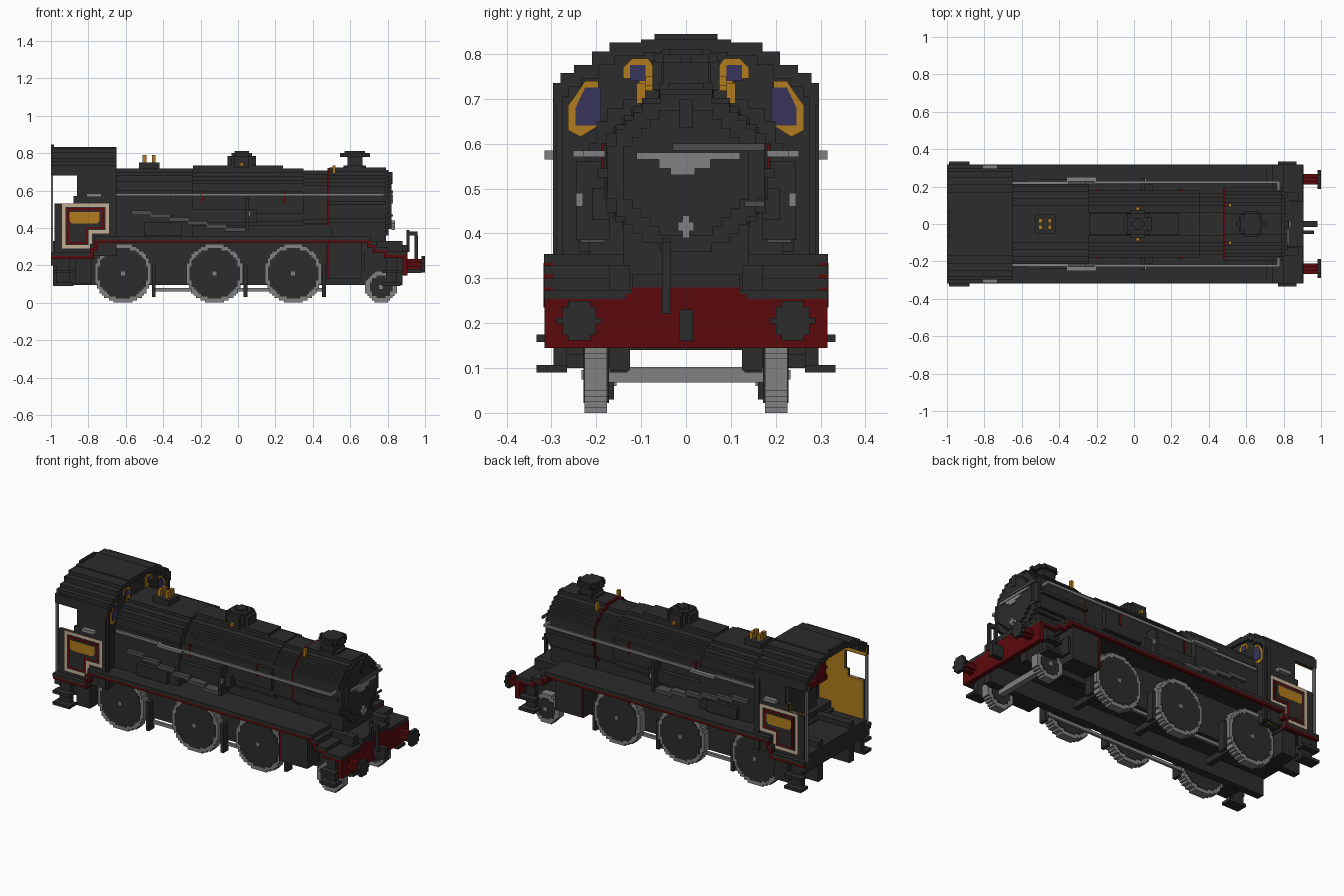
import bpy, bmesh, math

cube = bpy.data.objects.get("Cube")
if cube:
    bpy.data.objects.remove(cube, do_unlink=True)

def material(name, *rgb):
    m = bpy.data.materials.new(name)
    m.use_nodes = True
    m.diffuse_color = (*rgb, 1)
    node = next(n for n in m.node_tree.nodes if n.type == 'BSDF_PRINCIPLED')
    node.inputs["Base Color"].default_value = (*rgb, 1)
    return m

black = material("soot black", .025, .025, .025)
red = material("deep red", .105, .003, .004)
steel = material("steel grey", .22, .22, .22)
iron = material("iron grey", .075, .075, .075)
gold = material("brass gold", .44, .2, .013)
cream = material("cream", .55, .43, .29)
glass = material("violet glass", .04, .034, .1)

def prism(name, mat, axis, outline, span, mirror=False):
    """Extrude a flat outline along an axis, optionally copied to the other side."""
    place = {'x': lambda a, b, t: (t, a, b),
             'y': lambda a, b, t: (a, t, b),
             'z': lambda a, b, t: (a, b, t)}[axis]
    bm = bmesh.new()
    for side in (1, -1) if mirror else (1,):
        rings = []
        for t in span:
            pts = [place(a, b, t) for a, b in outline]
            rings.append([bm.verts.new((x, y * side, z)) for x, y, z in pts])
        low, high = rings
        bm.faces.new(low)
        bm.faces.new(high)
        for i in range(len(low)):
            j = (i + 1) % len(low)
            bm.faces.new((low[i], low[j], high[j], high[i]))
    bmesh.ops.recalc_face_normals(bm, faces=bm.faces)
    mesh = bpy.data.meshes.new(name)
    bm.to_mesh(mesh)
    bm.free()
    mesh.materials.append(mat)
    bpy.context.collection.objects.link(bpy.data.objects.new(name, mesh))

def box(name, mat, x, y, z, mirror=False):
    corners = [(x[0], z[0]), (x[1], z[0]), (x[1], z[1]), (x[0], z[1])]
    prism(name, mat, 'y', corners, y, mirror)

def blocky_circle(ca, cb, radius, step):
    """Circle outline made of square steps."""
    rows = round(2 * radius / step)
    h = 2 * radius / rows
    half = []
    for i in range(rows):
        low = -radius + i * h
        w = math.sqrt(radius ** 2 - (low + h / 2) ** 2)
        w = max(round(w / h), 1) * h
        half += [(w, low), (w, low + h)]
    return [(ca + a, cb + b) for a, b in half + flip(half)]

def stair(base, levels):
    """Right half of a stepped arch, from (top, half width) levels."""
    pts, z = [], base
    for top, w in levels:
        pts += [(w, z), (w, top)]
        z = top
    return pts

def flip(pts):
    return [(-a, b) for a, b in reversed(pts)]

# Boiler barrel, smokebox and firebox
barrel = [("boiler_rear", -.26, .35, .183), ("boiler_front", .35, .48, .172),
          ("smokebox", .489, .79, .187), ("smokebox_rim", .79, .805, .175),
          ("smokebox_door", .8, .82, .14)]
for name, x0, x1, r in barrel:
    prism(name, black, 'x', blocky_circle(0, .535, r, .02), (x0, x1))
prism("boiler_band", red, 'x', blocky_circle(0, .535, .186, .02), (.479, .49))
arch = stair(.33, [(.6, .215), (.65, .2), (.68, .175), (.7, .14), (.718, .1)])
prism("firebox", black, 'x', arch + flip(arch), (-.68, -.24))
box("boiler_top_cladding", black, (-.24, .24), (-.06, .06), (.69, .735))
box("boiler_cradle", black, (-.25, .5), (-.13, .13), (.33, .42))
box("smokebox_saddle", black, (.5, .79), (-.14, .14), (.3, .42))

# Smokebox front fittings
box("door_rail", steel, (.82, .83), (-.11, .12), (.565, .58))
box("door_plate", steel, (.82, .828), (-.06, .055), (.545, .565))
box("door_plate_foot", steel, (.82, .828), (-.035, .02), (.53, .545))
box("door_strap", iron, (.82, .83), (-.03, .175), (.585, .6))
box("lower_strap", iron, (.82, .828), (.13, .175), (.46, .472))
box("door_handle", steel, (.82, .84), (-.008, .008), (.39, .44))
box("door_handle_bar", steel, (.82, .84), (-.018, .018), (.405, .425))
box("lamp_iron", black, (.8, .825), (-.016, .016), (.635, .7))

# Chimney, dome and valves
stack = [("chimney_base", .625, .06, .71, .735), ("chimney", .625, .05, .73, .785),
         ("chimney_rim", .625, .07, .78, .8), ("chimney_lip", .625, .055, .8, .81),
         ("dome", .02, .075, .72, .785), ("dome_cap", .02, .055, .785, .8),
         ("dome_top", .02, .03, .8, .81)]
for name, x, r, z0, z1 in stack:
    prism(name, black, 'z', blocky_circle(x, 0, r, .02), (z0, z1))
box("valve_base", black, (-.53, -.42), (-.05, .05), (.71, .75))
for x in (-.5, -.45):
    box("safety_valve", gold, (x - .01, x + .01), (.005, .03), (.75, .79), True)
box("dome_valve", gold, (.01, .03), (.07, .09), (.73, .75), True)
box("whistle", gold, (.505, .522), (.09, .11), (.69, .735), True)

# Handrails and side pipework
rail = (.57, .585)
box("rear_handrail", steel, (-.65, -.35), (.215, .227), rail, True)
box("offset_handrail", steel, (-.36, -.2), (.227, .252), rail, True)
box("front_handrail", steel, (-.21, .77), (.217, .229), rail, True)
box("handrail_end", steel, (.765, .78), (.18, .229), rail, True)
for i in range(6):
    x, z = -.57 + i * .1, .47 - i * .018
    box("side_pipe", iron, (x, x + .11), (.18, .235), (z, z + .022), True)
box("pipe_bracket", black, (.04, .06), (.17, .245), (.385, .56), True)
box("pipe_joint", steel, (.06, .068), (.23, .245), (.46, .49), True)
box("ejector_pipe", black, (-.24, .1), (.17, .21), (.43, .5), True)
for x in (-.19, .25):
    box("red_tap", red, (x - .006, x + .006), (.17, .188), (.53, .6), True)
box("reverser_box", black, (-.5, -.3), (.2, .24), (.36, .43), True)

# Running boards with red valance
steps = [(-1, -.77, .235), (-.79, -.75, .28), (-.77, .71, .32), (.69, .74, .295),
         (.72, .8, .265), (.78, .904, .24)]
for x0, x1, z in steps:
    box("running_board", black, (x0, x1), (-.317, .317), (z + .014, z + .034))
    box("valance", red, (x0, min(x1, .88)), (.295, .316), (z, z + .014), True)
for (x0, x1, z), (x2, x3, top) in zip(steps, steps[1:]):
    x, low, high = max(x0, x2), min(z, top), max(z, top) + .014
    box("valance_riser", red, (x, x + .018), (.3, .3175), (low, high), True)
    box("board_riser", black, (x, x + .018), (-.3, .3), (low, high))

# Front beam, buffers, coupling and pipe
beam = stair(.145, [(.254, .315), (.265, .135), (.28, .12)])
prism("buffer_beam", red, 'x', beam + flip(beam), (.88, .906))
box("front_hump", black, (.78, .88), (-.12, .12), (.25, .31))
box("hump_cover", black, (.86, .907), (-.12, .12), (.28, .31))
prism("buffer_shank", red, 'x', blocky_circle(.238, .205, .028, .014), (.9, .98), True)
prism("buffer_head", black, 'x', blocky_circle(.238, .205, .044, .0125), (.98, 1), True)
box("coupling_hook", black, (.9, .98), (-.016, .016), (.16, .23))
for x, z in (((.9, .917), (.27, .39)), ((.945, .962), (.22, .36)), ((.9, .96), (.36, .38))):
    box("brake_pipe", black, x, (-.053, -.035), z)

# Frames, cylinders, axles and wheels
box("frame_plate", black, (-.99, .88), (.125, .17), (.095, .33), True)
box("frame_floor", black, (-.98, .88), (-.13, .13), (.2, .25))
box("cylinder", black, (.474, .66), (.17, .29), (.13, .33), True)
box("cylinder_band", red, (.476, .488), (.28, .294), (.132, .335), True)
box("cylinder_cover", black, (.66, .675), (.2, .27), (.17, .27), True)

def wheel_pair(x, r, disc, axle_colour):
    prism("tyre", steel, 'y', blocky_circle(x, r, r, .0125), (.176, .226), True)
    prism("wheel_disc", black, 'y', blocky_circle(x, r, disc, .0125), (.172, .229), True)
    box("wheel_hub", steel, (x - .011, x + .011), (.22, .233), (r - .011, r + .011), True)
    box("axle", axle_colour, (x - .017, x + .017), (-.18, .18), (r - .017, r + .017))

for x in (-.615, -.125, .295):
    wheel_pair(x, .157, .135, black)
    hanger = x + .165
    box("brake_hanger", black, (hanger - .01, hanger + .01), (.16, .21), (.03, .2), True)
wheel_pair(.765, .085, .06, steel)
box("brake_rod", steel, (-.46, .46), (.155, .17), (.06, .078), True)
box("guard_iron", black, (.83, .86), (.13, .17), (.09, .2), True)

# Footsteps
for x0, x1 in ((-.99, -.88), (.77, .87)):
    box("step_hanger", black, (x0 + .02, x1 - .02), (.265, .295), (.09, .26), True)
    for z, y in ((.09, .265), (.158, .28)):
        box("step_tread", black, (x0, x1), (y, .333), (z, z + .017), True)
box("rear_beam", black, (-1, -.96), (-.3, .3), (.2, .25))
box("rear_box", black, (-.87, -.78), (.17, .28), (.1, .24), True)

# Cab shell
cab_levels = [(.735, .296), (.757, .28), (.775, .25), (.805, .21), (.825, .17), (.832, .1)]
front = stair(.25, cab_levels)
prism("cab_front_wall", black, 'x', front + flip(front), (-.69, -.665))
roof = stair(.68, cab_levels)
inner = [(a * .93, b - .03) for a, b in roof[1:]]
shell = roof + flip(roof) + list(reversed(flip(inner))) + list(reversed(inner))
prism("cab_roof", black, 'x', shell, (-1, -.65))
crest = stair(.81, [(.825, .14), (.845, .07)])
prism("roof_crest", black, 'x', crest + flip(crest), (-1, -.985))
wall = [(-.98, .25), (-.65, .25), (-.65, .73), (-1, .73), (-1, .68), (-.86, .68),
        (-.86, .57), (-.88, .57), (-.88, .53), (-.98, .53)]
prism("cab_side", black, 'y', wall, (.275, .29), True)
lining = [(a if a < -.65 else -.685, b) for a, b in wall]
prism("cab_lining", gold, 'y', lining, (.267, .276), True)
box("cab_post", steel, (-1, -.988), (.275, .292), (.26, .69), True)
box("cab_floor", black, (-1, -.66), (-.28, .28), (.25, .3))
box("cab_handle", steel, (-.81, -.73), (.285, .315), (.565, .585), True)

# Layered side panel
panels = [("border", cream, 0), ("gap", black, .018), ("line", red, .024), ("field", black, .036)]
for i, (name, mat, d) in enumerate(panels):
    left, notch, right = -.94 + d, -.78 - d, -.69 - d
    low, mid, top = .29 + d, .37 + d, .53 - d
    pts = [(left, low), (notch, low), (notch, mid), (right, mid), (right, top), (left, top)]
    prism("panel_" + name, mat, 'y', pts, (.28, .2915 + i * .0012), True)
plate = [(-.9, .44), (-.89, .425), (-.75, .425), (-.74, .44), (-.74, .485), (-.9, .485)]
prism("number_plate", gold, 'y', plate, (.28, .2965), True)

# Cab front windows
windows = [
    ([(.195, .74), (.225, .74), (.245, .71), (.263, .685), (.263, .63), (.235, .615), (.195, .64)],
     [(.19, .725), (.225, .725), (.246, .68), (.246, .64), (.19, .64)]),
    ([(.07, .69), (.105, .69), (.105, .745), (.14, .745), (.14, .77), (.12, .79), (.085, .79),
      (.07, .77)], [(.09, .74), (.125, .74), (.125, .775), (.09, .775)])]
for frame, pane in windows:
    prism("window_frame", gold, 'x', frame, (-.694, -.66), True)
    prism("window_pane", glass, 'x', pane, (-.697, -.657), True)

# Cab interior
box("backhead", black, (-.74, -.68), (-.17, .17), (.3, .66))
box("regulator", red, (-.8, -.74), (-.19, -.02), (.52, .55))
prism("valve_wheel", red, 'x', blocky_circle(-.12, .6, .05, .015), (-.81, -.79))
box("valve_spindle", red, (-.79, -.74), (-.13, -.11), (.59, .61))
